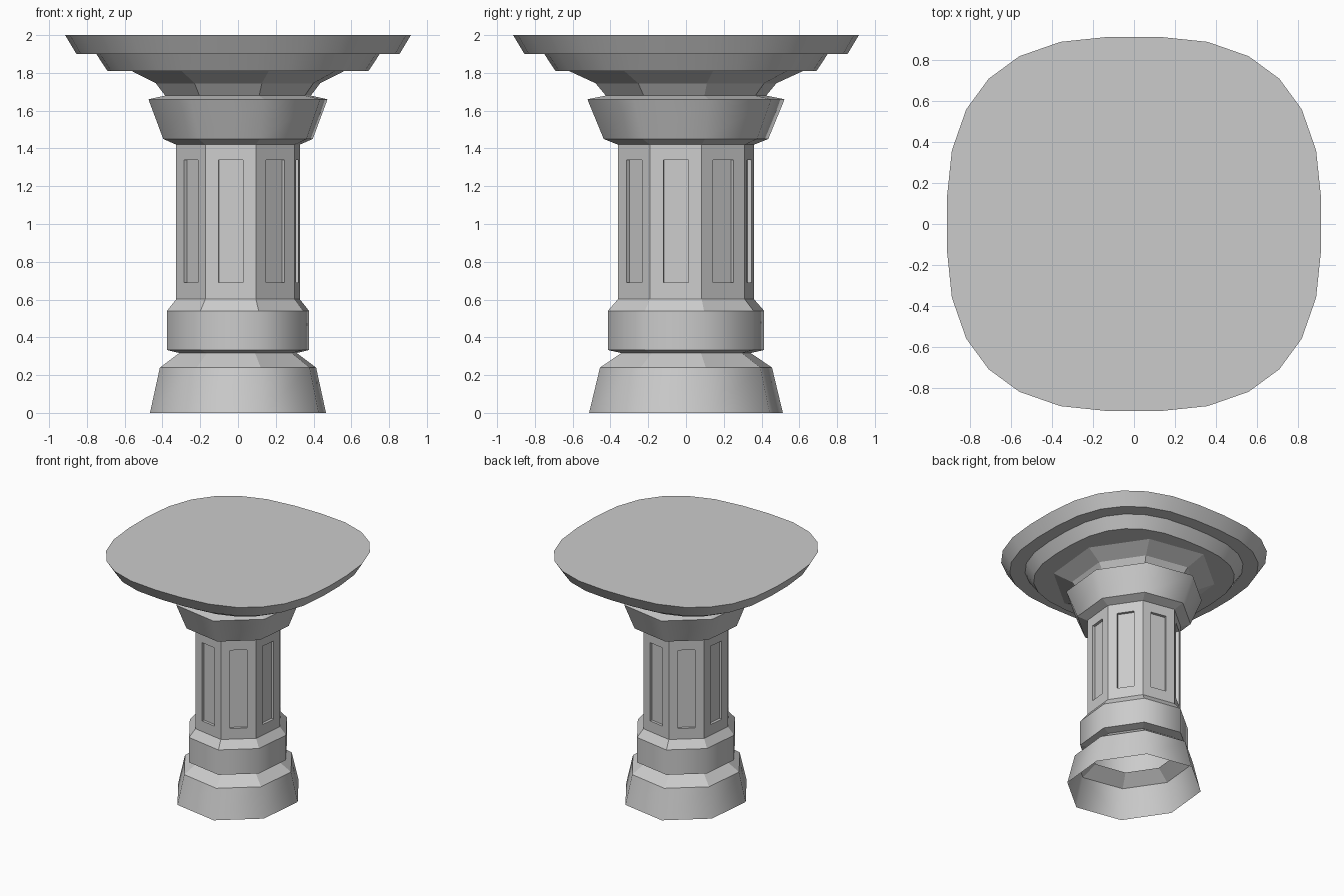
import bpy, bmesh
from mathutils import Vector

if "Cube" in bpy.data.objects:
    bpy.data.objects.remove(bpy.data.objects["Cube"])

# Eight-sided column section (half, then point-mirrored)
half = [(.095, -.36), (.30, -.19), (.327, .083), (.173, .311)]
OCT = half + [(-x, -y) for x, y in half]

# Rounded-square table section (one quadrant, then rotated)
quad = [(.915, .12), (.89, .36), (.82, .56), (.71, .71), (.56, .82), (.36, .89), (.12, .915)]
TABLE = []
for k in range(4):
    TABLE += quad
    quad = [(-y, x) for x, y in quad]


def finish(bm, name):
    mesh = bpy.data.meshes.new(name)
    bm.to_mesh(mesh)
    bm.free()
    obj = bpy.data.objects.new(name, mesh)
    bpy.context.collection.objects.link(obj)
    return obj


def loft(name, section, levels, smooth_bands=(), caps=False):
    """Stack scaled copies of a section; levels are (z, scale)."""
    bm = bmesh.new()
    n = len(section)
    rings = [[bm.verts.new((x * s, y * s, z)) for x, y in section] for z, s in levels]
    for b in range(len(levels) - 1):
        lo, hi = rings[b], rings[b + 1]
        for i in range(n):
            j = (i + 1) % n
            f = bm.faces.new((lo[i], lo[j], hi[j], hi[i]))
            f.smooth = b in smooth_bands
    if caps:
        bm.faces.new(rings[0][::-1])
        bm.faces.new(rings[-1])
    # Keep the horizontal edges crisp
    for e in bm.edges:
        if abs(e.verts[0].co.z - e.verts[1].co.z) < 1e-5:
            e.smooth = False
    return finish(bm, name)


def panelled_shaft(name, section, z0, z1, p0, p1, margin, depth):
    """Flat-sided shaft with a recessed panel on every face."""
    bm = bmesh.new()
    n = len(section)
    for i in range(n):
        a = Vector((*section[i], 0))
        b = Vector((*section[(i + 1) % n], 0))
        d = b - a
        inward = Vector((-d.y, d.x, 0)).normalized() * depth

        def rect(u, lo, hi, off):
            l, r = a.lerp(b, u) + off, a.lerp(b, 1 - u) + off
            return [bm.verts.new((p.x, p.y, z)) for p, z in ((l, lo), (r, lo), (r, hi), (l, hi))]

        loops = [rect(0, z0, z1, inward * 0), rect(margin, p0, p1, inward * 0),
                 rect(margin, p0, p1, inward)]
        for outer, inner in zip(loops, loops[1:]):
            for k in range(4):
                m = (k + 1) % 4
                bm.faces.new((outer[k], outer[m], inner[m], inner[k]))
        bm.faces.new(loops[-1])
    bmesh.ops.remove_doubles(bm, verts=bm.verts, dist=1e-4)
    return finish(bm, name)


# Foot, open underneath
loft("base", OCT, [(0, 1.425), (.24, 1.265), (.317, .95)], {0})
# Band above the foot
loft("collar", OCT, [(.317, .95), (.333, 1.15), (.54, 1.15), (.602, 1.0)], {1})
# Shaft with recessed panels
panelled_shaft("shaft", OCT, .602, 1.42, .69, 1.34, .26, .022)
# Flared capital
loft("capital", OCT, [(1.42, 1.0), (1.45, 1.21), (1.66, 1.45), (1.68, 1.18)], {1})
# Neck spreading under the table
loft("neck", OCT, [(1.68, 1.18), (1.745, 1.33), (1.81, 1.72)])
# Two-tier table top
loft("table_lower_tier", TABLE, [(1.81, .755), (1.90, .82)], {0}, caps=True)
loft("table_top", TABLE, [(1.90, .935), (2.0, 1.0)], {0}, caps=True)
